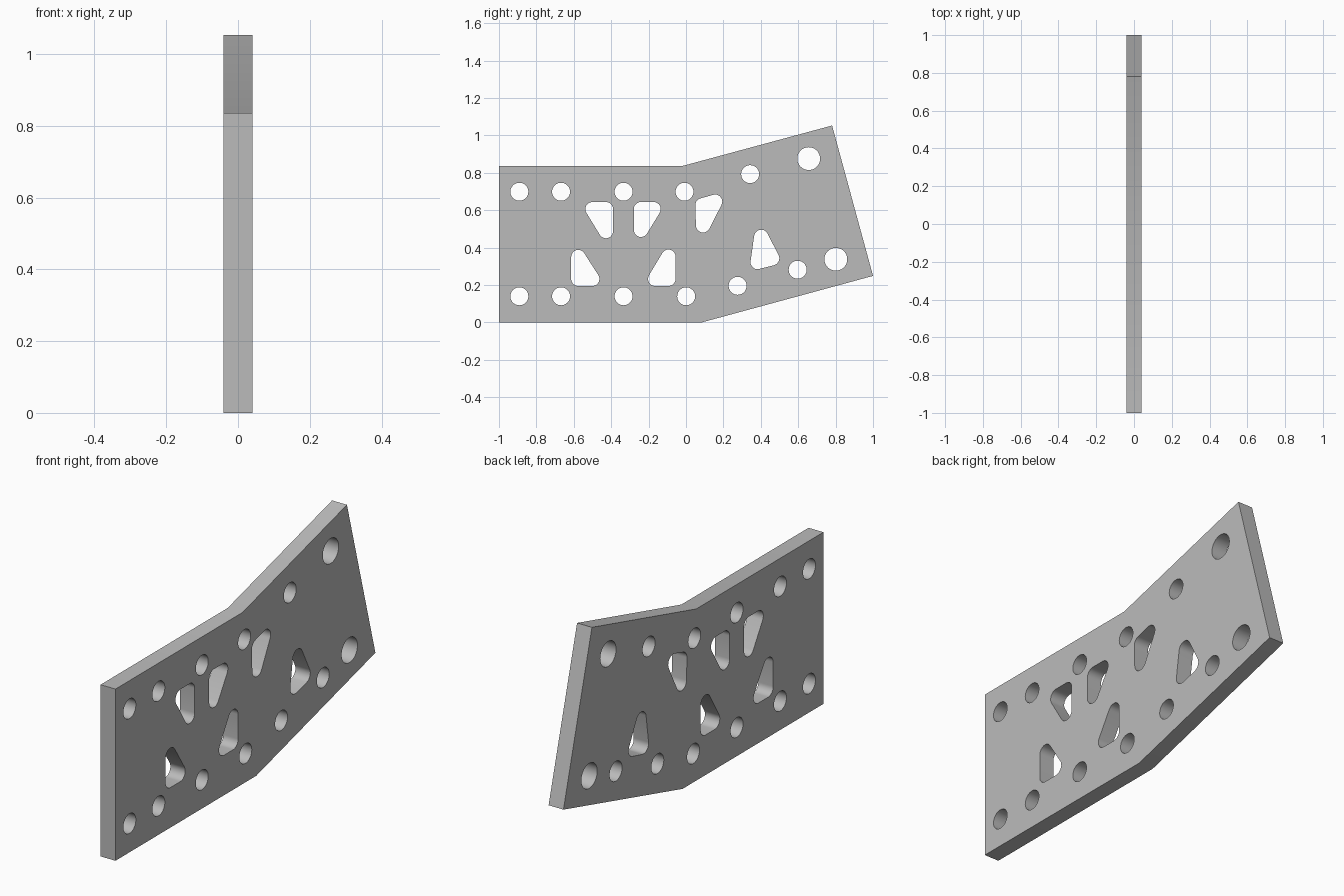
import bpy, bmesh, math

if "Cube" in bpy.data.objects:
    bpy.data.objects.remove(bpy.data.objects["Cube"])

HALF_THICK = 0.04
curve = bpy.data.curves.new("bent_plate", 'CURVE')
curve.dimensions = '2D'
curve.fill_mode = 'BOTH'
curve.extrude = HALF_THICK


def loop(points):
    """Add a closed outline (y, z) to the plate profile."""
    s = curve.splines.new('POLY')
    s.points.add(len(points) - 1)
    for p, (y, z) in zip(s.points, points):
        p.co = (y, z, 0, 1)
    s.use_cyclic_u = True


def circle(y, z, r, n=40):
    loop([(y + r * math.cos(2 * math.pi * i / n),
           z + r * math.sin(2 * math.pi * i / n)) for i in range(n)])


def rounded_triangle(centres, r=0.038, n=10):
    """Outline around three corner circles, given counter-clockwise."""
    pts = []
    for i in range(3):
        (ax, ay), (bx, by), (cx, cy) = (centres[(i + k) % 3] for k in (-1, 0, 1))
        a0 = math.atan2(by - ay, bx - ax) - math.pi / 2
        a1 = math.atan2(cy - by, cx - bx) - math.pi / 2
        turn = (a1 - a0) % (2 * math.pi)
        for k in range(n + 1):
            a = a0 + turn * k / n
            pts.append((bx + r * math.cos(a), by + r * math.sin(a)))
    loop(pts)


# plate outline with its 15 degree bend
loop([(-1, 0), (0.083, 0), (1, 0.249), (0.781, 1.053), (-0.022, 0.836), (-1, 0.836)])

# small bolt holes along both edges
for y in (-0.891, -0.668, -0.334):
    for z in (0.14, 0.699):
        circle(y, z, 0.048)
for y, z in ((-0.008, 0.699), (0.001, 0.14), (0.343, 0.793), (0.276, 0.196), (0.597, 0.282)):
    circle(y, z, 0.048)

# large bolt holes at the angled end
for y, z in ((0.656, 0.876), (0.801, 0.338)):
    circle(y, z, 0.061)

# rounded triangular windows
for tri in (
    ((-0.500, 0.606), (-0.428, 0.488), (-0.428, 0.606)),
    ((-0.241, 0.606), (-0.241, 0.495), (-0.173, 0.606)),
    ((-0.576, 0.350), (-0.576, 0.233), (-0.501, 0.233)),
    ((-0.094, 0.352), (-0.165, 0.233), (-0.094, 0.233)),
    ((0.088, 0.627), (0.091, 0.519), (0.156, 0.646)),
    ((0.402, 0.458), (0.383, 0.323), (0.461, 0.343)),
):
    rounded_triangle(tri)

# stand the profile up in the y-z plane and turn it into a mesh
plate = bpy.data.objects.new("bent_plate", curve)
bpy.context.collection.objects.link(plate)
plate.rotation_euler = (math.pi / 2, 0, math.pi / 2)
bpy.context.view_layer.objects.active = plate
plate.select_set(True)
bpy.ops.object.convert(target='MESH')
plate = bpy.context.object
bm = bmesh.new()
bm.from_mesh(plate.data)
bmesh.ops.remove_doubles(bm, verts=bm.verts, dist=1e-5)
bmesh.ops.recalc_face_normals(bm, faces=bm.faces)
bm.to_mesh(plate.data)
bm.free()
bpy.ops.object.shade_smooth_by_angle(angle=math.radians(30))

grey = bpy.data.materials.new("plain grey")
grey.diffuse_color = (0.5, 0.5, 0.5, 1)
grey.use_nodes = True
grey.node_tree.nodes["Principled BSDF"].inputs["Base Color"].default_value = grey.diffuse_color
plate.data.materials.clear()
plate.data.materials.append(grey)
